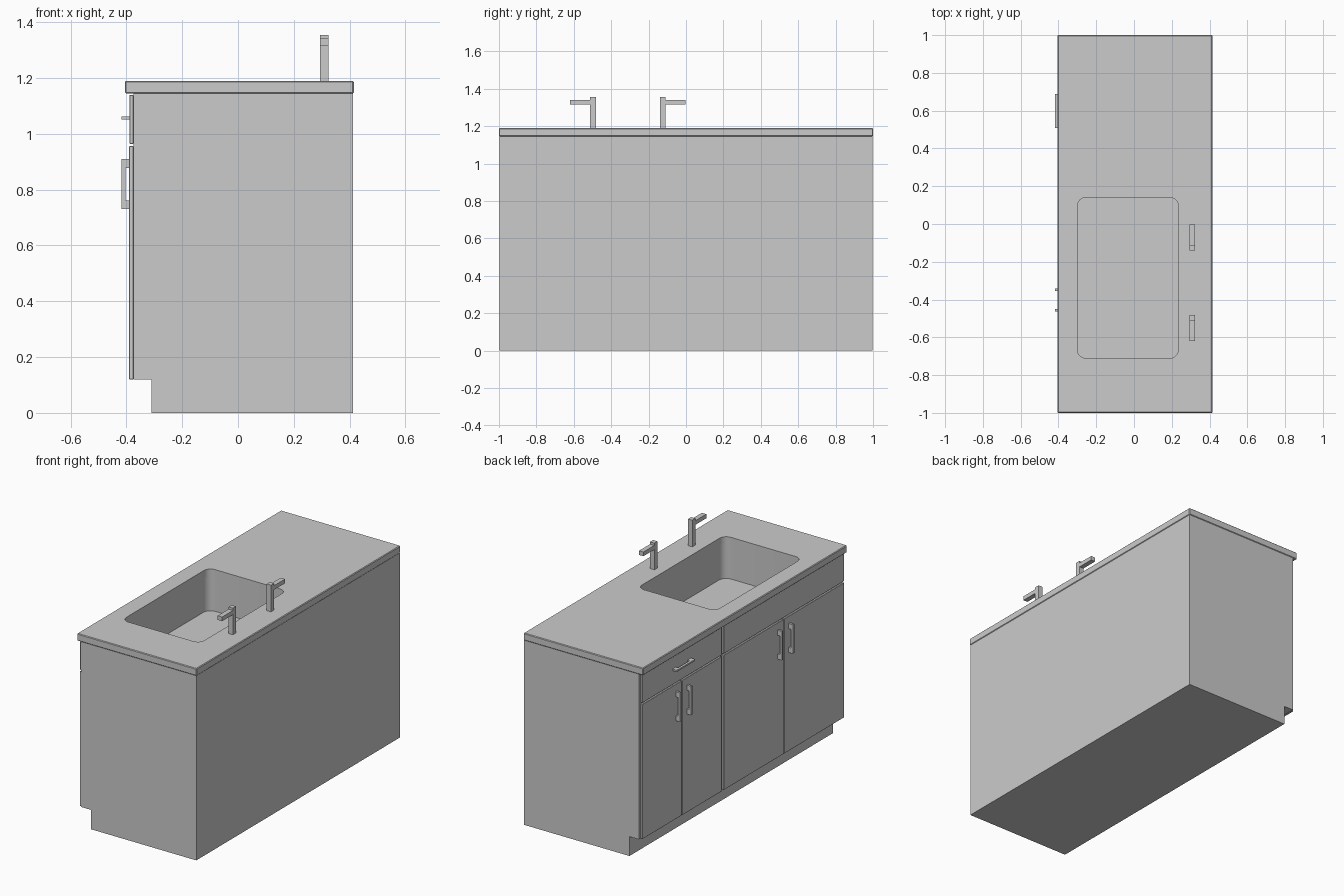
import bpy, bmesh, math

if "Cube" in bpy.data.objects:
    bpy.data.objects.remove(bpy.data.objects["Cube"])

FRONT = -0.375   # carcass face carrying doors and drawers


def add_mesh(name, bm):
    bmesh.ops.recalc_face_normals(bm, faces=bm.faces)
    mesh = bpy.data.meshes.new(name)
    bm.to_mesh(mesh)
    bm.free()
    obj = bpy.data.objects.new(name, mesh)
    bpy.context.collection.objects.link(obj)
    return obj


def prism(name, points, direction):
    """Extrude a closed outline along a direction."""
    bm = bmesh.new()
    face = bm.faces.new([bm.verts.new(p) for p in points])
    res = bmesh.ops.extrude_face_region(bm, geom=[face])
    verts = [g for g in res["geom"] if isinstance(g, bmesh.types.BMVert)]
    bmesh.ops.translate(bm, verts=verts, vec=direction)
    return add_mesh(name, bm)


def box(name, x, y, z, bevel=0):
    pts = [(x[0], y[0], z[0]), (x[1], y[0], z[0]), (x[1], y[1], z[0]), (x[0], y[1], z[0])]
    obj = prism(name, pts, (0, 0, z[1] - z[0]))
    if bevel:
        mod = obj.modifiers.new("bevel", "BEVEL")
        mod.width, mod.segments = bevel, 1
    return obj


def rounded_cutter(name, x, y, z, r, steps=6):
    pts = []
    corners = [(x[1] - r, y[1] - r), (x[0] + r, y[1] - r), (x[0] + r, y[0] + r), (x[1] - r, y[0] + r)]
    for i, (cx, cy) in enumerate(corners):
        for s in range(steps + 1):
            a = math.pi / 2 * (i + s / steps)
            pts.append((cx + r * math.cos(a), cy + r * math.sin(a), z[0]))
    obj = prism(name, pts, (0, 0, z[1] - z[0]))
    obj.hide_render = True
    obj.hide_viewport = False
    return obj


def cut(obj, cutter):
    mod = obj.modifiers.new("cut", "BOOLEAN")
    mod.operation, mod.solver, mod.object = "DIFFERENCE", "EXACT", cutter
    bpy.context.view_layer.objects.active = obj
    for m in list(obj.modifiers):
        bpy.ops.object.modifier_apply(modifier=m.name)
    bpy.data.objects.remove(cutter)
    bpy.ops.object.select_all(action="DESELECT")
    obj.select_set(True)
    bpy.ops.object.shade_smooth_by_angle(angle=math.radians(30))


# Carcass with toe kick, hollowed by the sink bowl
profile = [(-0.31, 0), (0.412, 0), (0.412, 1.145), (FRONT, 1.145), (FRONT, 0.12), (-0.31, 0.12)]
carcass = prism("cabinet_carcass", [(x, -0.997, z) for x, z in profile], (0, 1.994, 0))
cut(carcass, rounded_cutter("bowl_cutter", (-0.303, 0.238), (-0.713, 0.143), (0.93, 1.3), 0.05))

# Countertop with sink opening
top = box("countertop", (-0.405, 0.415), (-1, 1), (1.145, 1.19), bevel=0.004)
cut(top, rounded_cutter("opening_cutter", (-0.30, 0.235), (-0.71, 0.14), (1.0, 1.3), 0.045))


def handle(name, c, vertical):
    """U-shaped bar handle; c = (y, z) centre, extruded across its width."""
    h, w, t, out, inn = 0.09, 0.007, 0.032, -0.418, -0.388
    u = [(inn, -h), (out, -h), (out, h), (inn, h),
         (inn, h - t), (out + 0.014, h - t), (out + 0.014, t - h), (inn, t - h)]
    if vertical:
        return prism(name, [(x, c[0] - w, c[1] + s) for x, s in u], (0, 2 * w, 0))
    return prism(name, [(x, c[0] + s, c[1] - 0.005) for x, s in u], (0, 0, 0.01))


# Two cabinet bays: drawer front above a pair of doors with handles
for bay, y0, y1 in (("sink_bay", -0.992, 0.187), ("drawer_bay", 0.207, 0.985)):
    mid = (y0 + y1) / 2
    box(bay + "_drawer_front", (-0.389, FRONT), (y0, y1), (0.964, 1.14), bevel=0.002)
    for side, a, b, s in (("right", y0, mid - 0.004, -1), ("left", mid + 0.004, y1, 1)):
        box(f"{bay}_{side}_door", (-0.39, FRONT), (a, b), (0.12, 0.957), bevel=0.002)
        handle(f"{bay}_{side}_door_handle", (mid + s * 0.054, 0.82), True)
handle("drawer_handle", (0.597, 1.057), False)

# Two square taps with opposite spouts
for name, y, s in (("left_tap", -0.125, 1), ("right_tap", -0.497, -1)):
    outline = [(-0.015, 1.19), (0.015, 1.19), (0.015, 1.315), (0.122, 1.315),
               (0.122, 1.341), (0.015, 1.341), (0.015, 1.355), (-0.015, 1.355)]
    prism(name, [(0.294, y + s * d, z) for d, z in outline], (0.03, 0, 0))
